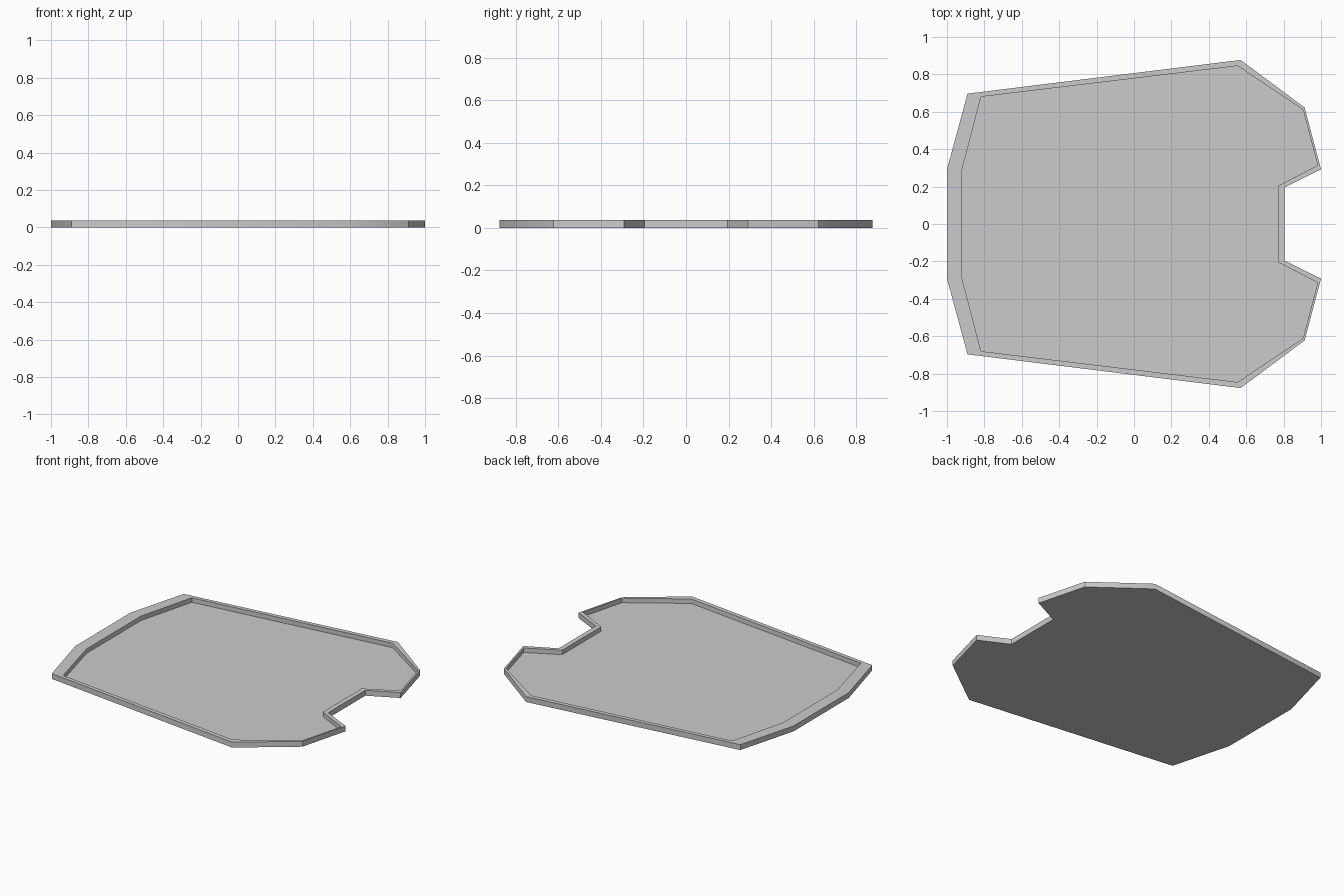
import bpy, bmesh, math

cube = bpy.data.objects.get("Cube")
if cube:
    bpy.data.objects.remove(cube, do_unlink=True)

HEIGHT, FLOOR = 0.036, 0.006

# Half outlines on the +y side, from the left edge round to the notch
OUTER = [(-1, 0.292), (-0.89, 0.697), (0.57, 0.877),
         (0.912, 0.623), (1, 0.292), (0.805, 0.196)]
INNER = [(-0.92, 0.288), (-0.818, 0.68), (0.553, 0.845),
         (0.903, 0.613), (0.982, 0.314), (0.772, 0.205)]

grey = bpy.data.materials.new("plain grey")
grey.use_nodes = True
colour = (0.6, 0.6, 0.6, 1)
grey.diffuse_color = colour
grey.node_tree.nodes["Principled BSDF"].inputs["Base Color"].default_value = colour


def ring(bm, half, z):
    """Mirror a half outline across y = 0 and add it as a loop of vertices."""
    points = half + [(x, -y) for x, y in reversed(half)]
    return [bm.verts.new((x, y, z)) for x, y in points]


def bridge(bm, a, b):
    for i in range(len(a)):
        j = (i + 1) % len(a)
        bm.faces.new((a[i], a[j], b[j], b[i]))


# Tray: underside, outer wall, rim, inner wall and recessed floor
bm = bmesh.new()
rings = [ring(bm, OUTER, 0), ring(bm, OUTER, HEIGHT),
         ring(bm, INNER, HEIGHT), ring(bm, INNER, FLOOR)]
for low, high in zip(rings, rings[1:]):
    bridge(bm, low, high)
bm.faces.new(rings[0])
bm.faces.new(rings[-1])
bmesh.ops.recalc_face_normals(bm, faces=bm.faces[:])

# Keep corners crisp, apart from the rounded shoulders at the widest point
for face in bm.faces:
    face.smooth = True
for edge in bm.edges:
    a, b = (v.co for v in edge.verts)
    upright = abs(a.z - b.z) > 0.01
    shoulder = upright and abs(a.y) > 0.8
    edge.smooth = shoulder or edge.calc_face_angle() < math.radians(30)

mesh = bpy.data.meshes.new("tray")
bm.to_mesh(mesh)
bm.free()
mesh.materials.append(grey)
tray = bpy.data.objects.new("tray", mesh)
bpy.context.collection.objects.link(tray)
